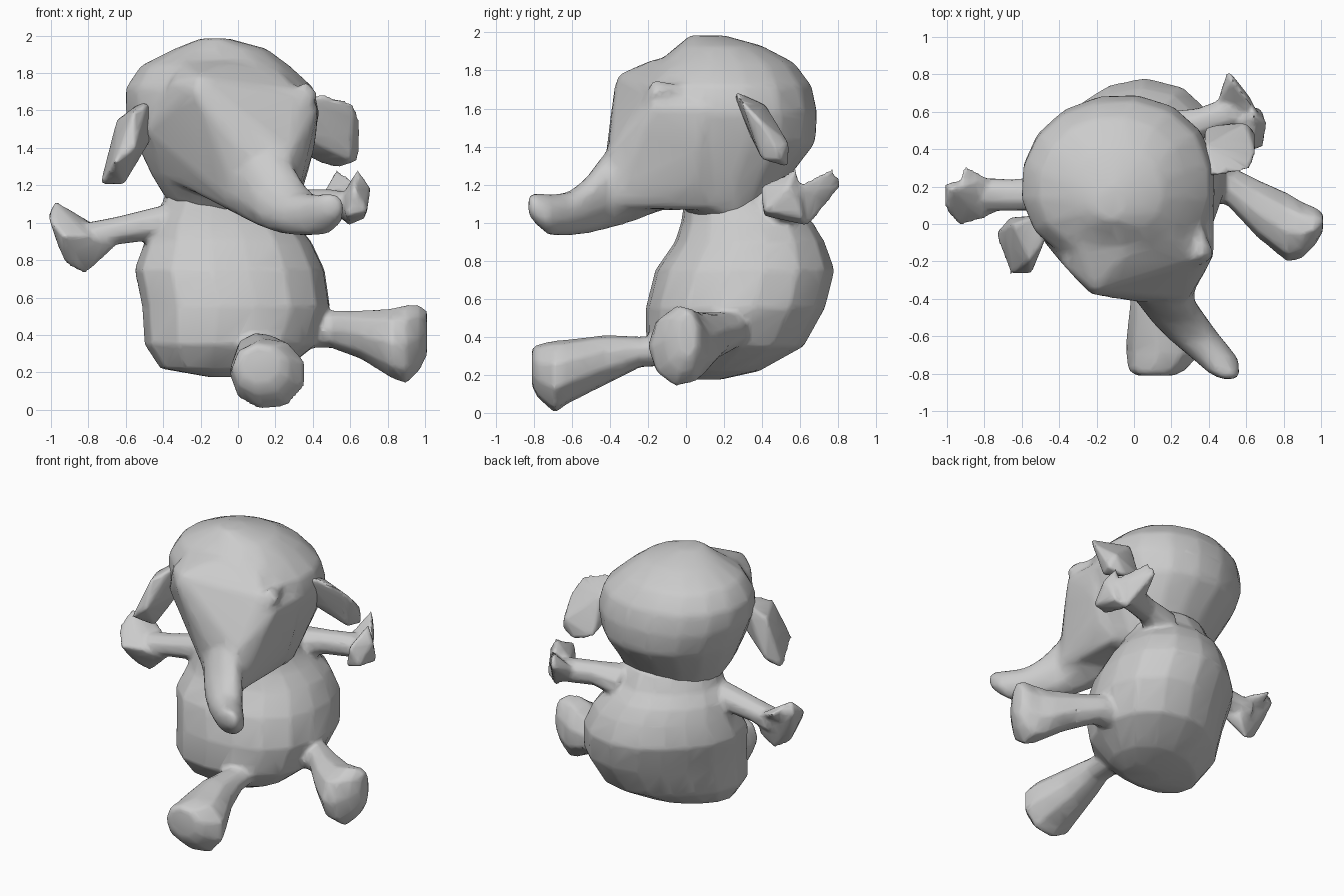
import bpy, bmesh, math
from mathutils import Vector

grey = bpy.data.materials.new("plush grey")
grey.diffuse_color = (0.6, 0.6, 0.6, 1)


def solid(name, bm, angle=60):
    bmesh.ops.recalc_face_normals(bm, faces=bm.faces)
    mesh = bpy.data.meshes.new(name)
    bm.to_mesh(mesh)
    bm.free()
    mesh.materials.append(grey)
    obj = bpy.data.objects.new(name, mesh)
    bpy.context.collection.objects.link(obj)
    pick([obj])
    bpy.ops.object.shade_smooth_by_angle(angle=math.radians(angle))
    return obj


def pick(objs):
    bpy.ops.object.select_all(action='DESELECT')
    for o in objs:
        o.select_set(True)
    bpy.context.view_layer.objects.active = objs[0]


def loft(name, axis, rings, sides=12, power=2.3, corners=(1, 1, 1, 1)):
    """Skin rings stacked along an axis. Ring: (t, a_min, a_max, b_min, b_max),
    where a and b are the other two axes; corners scale the four diagonals."""
    others = [i for i in range(3) if i != axis]
    bm = bmesh.new()
    loops = []
    for t, a0, a1, b0, b1 in rings:
        loop = []
        for k in range(sides):
            u = 2 * math.pi * (k + 0.5) / sides
            c, s = math.cos(u), math.sin(u)
            r = 1.02 * (abs(c) ** power + abs(s) ** power) ** (-1 / power)
            r *= 1 + (corners[int(u / (math.pi / 2))] - 1) * abs(math.sin(2 * u))
            v = Vector((0, 0, 0))
            v[axis] = t
            v[others[0]] = (a0 + a1) / 2 + (a1 - a0) / 2 * c * r
            v[others[1]] = (b0 + b1) / 2 + (b1 - b0) / 2 * s * r
            loop.append(bm.verts.new(v))
        loops.append(loop)
    for low, high in zip(loops, loops[1:]):
        for k in range(sides):
            j = (k + 1) % sides
            bm.faces.new((low[k], low[j], high[j], high[k]))
    bm.faces.new(loops[0])
    bm.faces.new(loops[-1])
    return solid(name, bm)


def hull(name, points):
    """Rounded lump around a few corner points."""
    bm = bmesh.new()
    for p in points:
        bm.verts.new(p)
    bmesh.ops.convex_hull(bm, input=bm.verts)
    bmesh.ops.delete(bm, geom=[v for v in bm.verts if not v.link_faces],
                     context='VERTS')
    return solid(name, bm)


def fuse(name, objs, voxel, rounds, keep):
    """Melt overlapping pieces into one soft low-poly skin."""
    pick(objs)
    if len(objs) > 1:
        bpy.ops.object.join()
    obj = bpy.context.view_layer.objects.active
    obj.name = name
    mod = obj.modifiers.new("remesh", 'REMESH')
    mod.mode, mod.voxel_size = 'VOXEL', voxel
    mod = obj.modifiers.new("soften", 'SMOOTH')
    mod.factor, mod.iterations = 0.5, rounds
    mod = obj.modifiers.new("simplify", 'DECIMATE')
    mod.ratio = keep
    for m in [m.name for m in obj.modifiers if m.type in {'REMESH', 'SMOOTH', 'DECIMATE'}]:
        bpy.ops.object.modifier_move_to_index(modifier=m, index=0)
        bpy.ops.object.modifier_apply(modifier=m)
    bpy.ops.object.shade_smooth_by_angle(angle=math.radians(70))
    return obj


# Sitting body with a narrow neck
body = loft("torso", 2, [
    (0.175, -0.15, 0.12, -0.02, 0.18), (0.22, -0.40, 0.25, -0.10, 0.38),
    (0.35, -0.48, 0.41, -0.19, 0.61), (0.55, -0.49, 0.48, -0.19, 0.72),
    (0.75, -0.53, 0.45, -0.14, 0.77), (0.90, -0.48, 0.38, -0.04, 0.72),
    (1.00, -0.45, 0.30, -0.01, 0.66), (1.08, -0.40, 0.25, 0.00, 0.58),
    (1.20, -0.36, 0.22, 0.02, 0.52)], sides=16, corners=(1.04, 0.82, 1.10, 1.0))

# Large rounded head
skull = loft("skull", 2, [
    (1.03, -0.28, 0.24, 0.03, 0.43), (1.12, -0.38, 0.29, -0.05, 0.46),
    (1.25, -0.46, 0.34, -0.15, 0.55), (1.42, -0.54, 0.39, -0.20, 0.68),
    (1.58, -0.60, 0.43, -0.23, 0.69), (1.72, -0.60, 0.40, -0.22, 0.66),
    (1.84, -0.52, 0.27, -0.15, 0.57), (1.93, -0.34, 0.15, -0.04, 0.40),
    (1.985, -0.20, -0.05, 0.02, 0.20)], sides=16, power=2.4,
    corners=(0.97, 0.93, 0.97, 1.0))

# Broad face sloping from the brows into the trunk
face = hull("face", [
    (-0.23, -0.38, 1.70), (-0.21, -0.36, 1.78), (-0.36, -0.24, 1.75),
    (-0.50, -0.08, 1.50), (0.43, -0.17, 1.62), (0.32, -0.20, 1.70),
    (0.02, -0.42, 1.38), (0.28, -0.41, 1.36), (-0.40, 0.00, 1.24),
    (0.32, -0.10, 1.12), (-0.08, -0.25, 1.08), (-0.30, -0.10, 1.86),
    (-0.06, -0.17, 1.86), (0.20, -0.05, 1.84), (0.30, -0.40, 1.08),
    (0.02, -0.36, 1.06), (0.41, 0.08, 1.40), (0.36, 0.06, 1.22),
    (0.43, 0.10, 1.60), (0.28, 0.15, 1.07)])

# Trunk tapering forward and to one side
trunk = loft("trunk", 1, [
    (-0.10, -0.25, 0.34, 1.08, 1.65), (-0.25, -0.15, 0.35, 1.02, 1.57),
    (-0.40, 0.00, 0.32, 0.97, 1.40), (-0.53, 0.10, 0.41, 0.94, 1.23),
    (-0.62, 0.19, 0.48, 0.93, 1.16), (-0.72, 0.31, 0.56, 0.93, 1.15),
    (-0.79, 0.39, 0.57, 0.99, 1.16), (-0.83, 0.46, 0.56, 1.04, 1.15)],
    sides=10, power=2.1)

# Eye bump
eye = hull("eye", [(0.30, -0.22, 1.67), (0.36, -0.17, 1.77), (0.44, -0.17, 1.68),
                   (0.36, -0.23, 1.63), (0.28, 0.00, 1.60), (0.36, 0.02, 1.72)])
fuse("head", [skull, face, trunk, eye], 0.022, 8, 0.12)

# Drooping ears
ear = hull("left_ear_flap", [
    (-0.50, 0.05, 1.66), (-0.48, -0.10, 1.64), (-0.65, 0.00, 1.55),
    (-0.56, -0.20, 1.59), (-0.74, -0.05, 1.20), (-0.61, -0.08, 1.20),
    (-0.66, -0.27, 1.32), (-0.55, -0.27, 1.40), (-0.66, 0.04, 1.28),
    (-0.46, 0.00, 1.45)])
fuse("left_ear", [ear], 0.015, 4, 0.12)
ear = hull("right_ear_flap", [
    (0.36, 0.25, 1.67), (0.45, 0.26, 1.69), (0.62, 0.29, 1.64),
    (0.65, 0.37, 1.56), (0.65, 0.47, 1.40), (0.64, 0.50, 1.33),
    (0.52, 0.54, 1.29), (0.38, 0.52, 1.34), (0.60, 0.54, 1.42),
    (0.38, 0.42, 1.62), (0.60, 0.40, 1.33), (0.36, 0.34, 1.45)])
fuse("right_ear", [ear], 0.015, 4, 0.12)

# Left arm with its mitten hand and thumb
l_arm = loft("arm", 0, [
    (-0.25, 0.06, 0.30, 0.90, 1.14), (-0.42, 0.07, 0.26, 0.91, 1.09),
    (-0.66, 0.07, 0.24, 0.88, 1.03), (-0.82, 0.07, 0.25, 0.84, 1.00)], sides=8)
l_hand = hull("hand", [
    (-0.98, 0.19, 1.12), (-1.01, 0.22, 1.04), (-1.01, 0.08, 1.02),
    (-0.78, 0.25, 1.00), (-0.94, -0.01, 0.93), (-0.92, 0.12, 0.78),
    (-0.82, 0.16, 0.72), (-0.65, 0.10, 0.88), (-0.74, 0.21, 0.82),
    (-0.80, 0.03, 0.93), (-0.95, 0.14, 0.84)])
l_thumb = hull("thumb", [(-0.91, 0.32, 1.05), (-0.80, 0.26, 1.00), (-0.93, 0.24, 1.07),
                         (-0.90, 0.18, 0.92), (-0.78, 0.18, 0.90)])

# Right arm reaching back, hand spread between two points
r_arm = loft("arm", 0, [
    (0.14, 0.34, 0.60, 0.94, 1.18), (0.34, 0.45, 0.62, 1.02, 1.18),
    (0.50, 0.50, 0.68, 1.02, 1.18), (0.60, 0.52, 0.68, 1.02, 1.16)], sides=8)
r_hand = hull("hand", [
    (0.50, 0.83, 1.21), (0.53, 0.77, 1.29), (0.44, 0.64, 1.13),
    (0.45, 0.60, 1.04), (0.60, 0.66, 1.00), (0.68, 0.56, 1.18),
    (0.62, 0.68, 1.16), (0.54, 0.55, 1.08)])
r_thumb = hull("thumb", [
    (0.62, 0.39, 1.19), (0.69, 0.41, 1.06), (0.58, 0.41, 1.03),
    (0.64, 0.58, 1.29), (0.71, 0.54, 1.19), (0.68, 0.62, 1.02),
    (0.58, 0.64, 0.98), (0.55, 0.54, 1.14)])

# Front leg pointing forward with a heavy foot
f_leg = loft("front_leg", 1, [
    (-0.05, 0.01, 0.20, 0.25, 0.42), (-0.24, 0.01, 0.21, 0.24, 0.40),
    (-0.42, -0.02, 0.25, 0.15, 0.41), (-0.62, -0.04, 0.34, 0.05, 0.385),
    (-0.69, -0.04, 0.36, 0.00, 0.38), (-0.78, -0.03, 0.28, 0.08, 0.36),
    (-0.81, 0.01, 0.22, 0.14, 0.34)], sides=9, power=2.1)

# Side leg pointing outward with a heavy foot
s_leg = loft("side_leg", 0, [
    (0.34, 0.13, 0.34, 0.33, 0.52), (0.50, 0.10, 0.32, 0.33, 0.53),
    (0.66, -0.07, 0.24, 0.27, 0.53), (0.82, -0.20, 0.17, 0.17, 0.54),
    (0.90, -0.18, 0.12, 0.14, 0.56), (0.97, -0.11, 0.09, 0.21, 0.56),
    (1.01, -0.04, 0.06, 0.29, 0.53)], sides=9, power=2.1)

# One continuous skin for the torso and limbs
fuse("body_and_limbs", [body, l_arm, l_hand, l_thumb, r_arm, r_hand, r_thumb,
                        f_leg, s_leg], 0.016, 4, 0.10)
